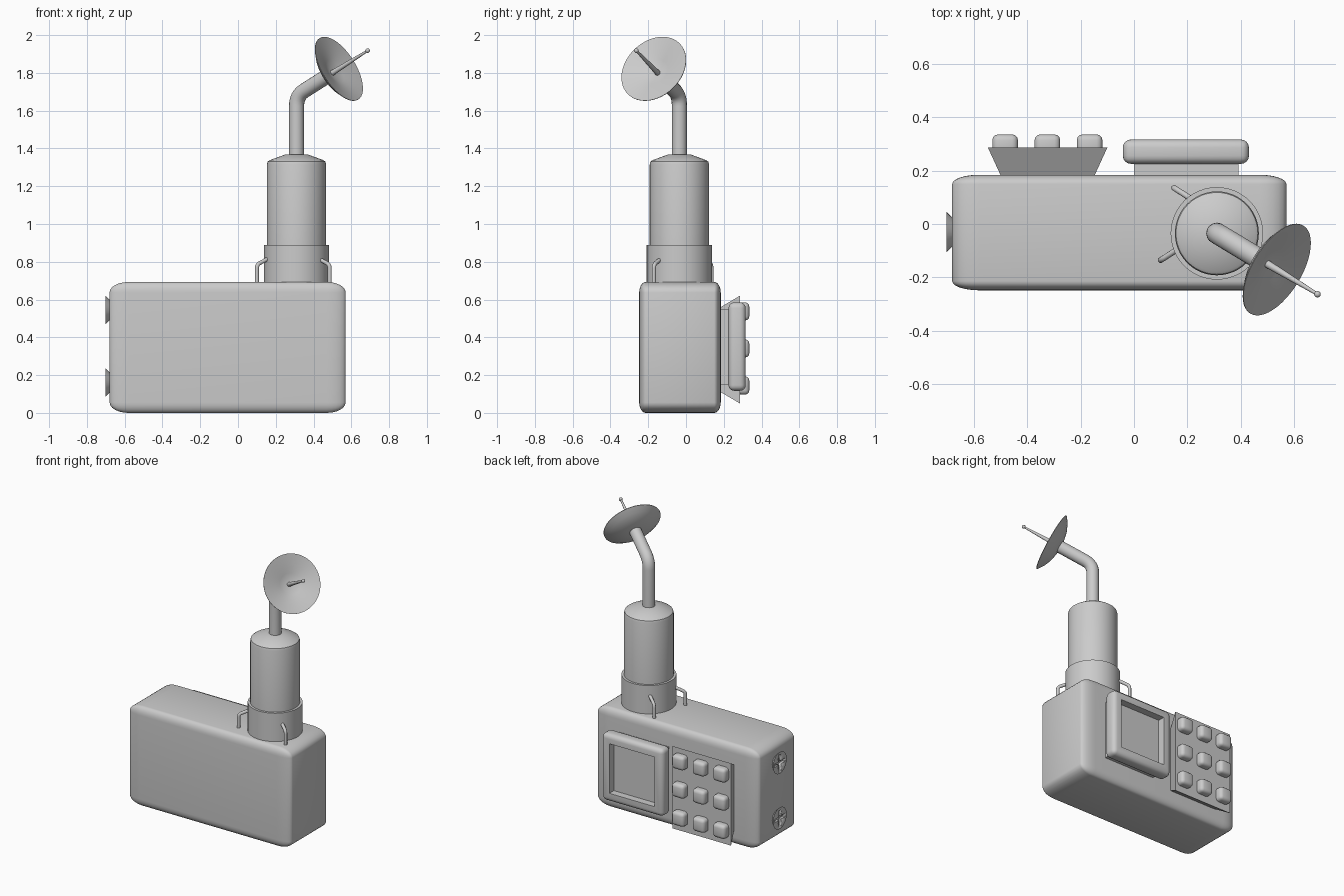
import bpy, bmesh, math
from mathutils import Vector, Matrix

if "Cube" in bpy.data.objects:
    bpy.data.objects.remove(bpy.data.objects["Cube"])


def finish(bm, name, angle=35):
    bmesh.ops.recalc_face_normals(bm, faces=bm.faces)
    me = bpy.data.meshes.new(name)
    bm.to_mesh(me)
    bm.free()
    ob = bpy.data.objects.new(name, me)
    bpy.context.collection.objects.link(ob)
    bpy.ops.object.select_all(action='DESELECT')
    ob.select_set(True)
    bpy.context.view_layer.objects.active = ob
    bpy.ops.object.shade_smooth_by_angle(angle=math.radians(angle))
    return ob


def box(name, lo, hi, bevel=0.0, segs=4, relative=False, recess=None):
    """Box between two corners; a relative bevel stretches with the box."""
    lo, hi = Vector(lo), Vector(hi)
    bm = bmesh.new()
    bmesh.ops.create_cube(bm, size=1)
    size = hi - lo
    if not relative:
        bmesh.ops.scale(bm, vec=size, verts=bm.verts)
    if bevel:
        bmesh.ops.bevel(bm, geom=bm.edges[:], offset=bevel, segments=segs,
                        profile=0.5, affect='EDGES')
    if relative:
        bmesh.ops.scale(bm, vec=size, verts=bm.verts)
    if recess:
        inset, depth = recess
        bm.normal_update()
        face = max(bm.faces, key=lambda f: f.normal.y * f.calc_area())
        bmesh.ops.inset_region(bm, faces=[face], thickness=inset)
        new = bmesh.ops.extrude_discrete_faces(bm, faces=[face])['faces']
        bmesh.ops.translate(bm, vec=(0, -depth, 0), verts=new[0].verts)
    bmesh.ops.translate(bm, vec=(lo + hi) / 2, verts=bm.verts)
    return finish(bm, name)


def revolve(name, profile, origin=(0, 0, 0), axis=(0, 0, 1), n=48, angle=35):
    """Spin (radius, height) points about an axis."""
    bm = bmesh.new()
    vs = [bm.verts.new((r, 0, h)) for r, h in profile]
    es = [bm.edges.new(p) for p in zip(vs, vs[1:])]
    bmesh.ops.spin(bm, geom=vs + es, cent=(0, 0, 0), axis=(0, 0, 1),
                   angle=math.tau, steps=n, use_merge=True)
    bmesh.ops.remove_doubles(bm, verts=bm.verts, dist=1e-5)
    rot = Vector(axis).to_track_quat('Z', 'Y').to_matrix().to_4x4()
    bm.transform(Matrix.Translation(origin) @ rot)
    return finish(bm, name, angle)


def bent_tube(name, a, corner, b, radius, reach, res=6):
    """Tube from a to b with a rounded bend at the corner."""
    a, c, b = Vector(a), Vector(corner), Vector(b)
    p, q = c + (a - c).normalized() * reach, c + (b - c).normalized() * reach
    pts = [a]
    for i in range(7):
        t = i / 6
        pts.append(p * (1 - t) ** 2 + c * 2 * t * (1 - t) + q * t * t)
    pts.append(b)
    cu = bpy.data.curves.new(name, 'CURVE')
    cu.dimensions = '3D'
    cu.bevel_depth, cu.bevel_resolution, cu.use_fill_caps = radius, res, True
    sp = cu.splines.new('POLY')
    sp.points.add(len(pts) - 1)
    for s, v in zip(sp.points, pts):
        s.co = (*v, 1)
    ob = bpy.data.objects.new(name, cu)
    bpy.context.collection.objects.link(ob)
    bpy.ops.object.select_all(action='DESELECT')
    ob.select_set(True)
    bpy.context.view_layer.objects.active = ob
    bpy.ops.object.convert(target='MESH')
    bpy.ops.object.shade_smooth_by_angle(angle=math.radians(40))


# Main body
box("body", (-0.68, -0.248, 0), (0.57, 0.184, 0.693), 0.08, 6, relative=True)

# Collar and upper cylinder
CX, CY = 0.31, -0.035
revolve("collar", [(0, 0.66), (0.173, 0.66), (0.173, 0.89), (0.157, 0.89),
                   (0.157, 0.86), (0, 0.86)], (CX, CY, 0))
revolve("upper_cylinder", [(0, 0.8), (0.157, 0.8), (0.157, 1.315), (0.153, 1.33),
                           (0.142, 1.338), (0.06, 1.368), (0, 1.37)], (CX, CY, 0), angle=30)

# Angled mast
top = Vector((CX, CY, 1.68))
aim = Vector((0.752, -0.455, 0.475)).normalized()
bent_tube("mast", (CX, CY, 1.34), top, top + aim * 0.245, 0.04, 0.055)

# Dish with a conical front and rounded back, rod and tip
revolve("dish", [(0, 0.235), (0.06, 0.238), (0.11, 0.25), (0.155, 0.27), (0.192, 0.296),
                 (0.192, 0.299), (0.14, 0.287), (0.07, 0.268), (0, 0.247)], top, aim)
revolve("dish_rod", [(0, 0.24), (0.015, 0.24), (0.006, 0.5), (0, 0.5)], top, aim, 16)
ball = [(0.012 * math.sin(math.pi * i / 8), 0.5 - 0.012 * math.cos(math.pi * i / 8))
        for i in range(9)]
revolve("rod_tip", ball, top, aim, 16)

# Hooks between body and collar
for i, (x, y, sx, sy) in enumerate([(0.15, 0.135, 1, -1), (0.10, -0.135, 1, 1),
                                    (0.485, -0.17, -1, 1)]):
    bent_tube(f"hook_{i + 1}", (x, y, 0.66), (x, y, 0.785),
              (x + sx * 0.07, y + sy * 0.045, 0.822), 0.011, 0.02, 3)

# Screen mount and recessed screen frame
box("screen_mount", (0, 0.16, 0.15), (0.39, 0.24, 0.55))
box("screen_frame", (-0.042, 0.225, 0.117), (0.43, 0.316, 0.585), 0.03, 4,
    recess=(0.045, 0.05))

# Keypad plate flaring outward
bm = bmesh.new()
bmesh.ops.create_cube(bm, size=1)
for v in bm.verts:
    outer = v.co.y > 0
    v.co = (-0.323 + v.co.x * (0.448 if outer else 0.345), 0.287 if outer else 0.175,
            0.335 + v.co.z * (0.572 if outer else 0.44))
finish(bm, "keypad_plate")

# Keypad buttons
for r in range(3):
    for c in range(3):
        x, z = -0.482 + 0.158 * c, 0.145 + 0.196 * r
        box(f"button_{r * 3 + c + 1}", (x - 0.048, 0.255, z - 0.048),
            (x + 0.048, 0.335, z + 0.048), 0.022, 3)

# Cross-slot screws on the left side
for i, z in enumerate((0.16, 0.545)):
    screw = revolve(f"side_screw_{i + 1}", [(0, 0), (0.045, 0), (0.075, 0.03), (0, 0.03)],
                    (-0.671, -0.03, z), (-1, 0, 0), 32)
    for hy, hz in ((0.055, 0.011), (0.011, 0.055)):
        cutter = box("slot_cutter", (-0.72, -0.03 - hy, z - hz), (-0.684, -0.03 + hy, z + hz))
        cutter.hide_render = True
        mod = screw.modifiers.new("slot", 'BOOLEAN')
        mod.operation, mod.solver, mod.object = 'DIFFERENCE', 'EXACT', cutter
        bpy.context.view_layer.objects.active = screw
        bpy.ops.object.modifier_apply(modifier=mod.name)
        bpy.data.objects.remove(cutter)
